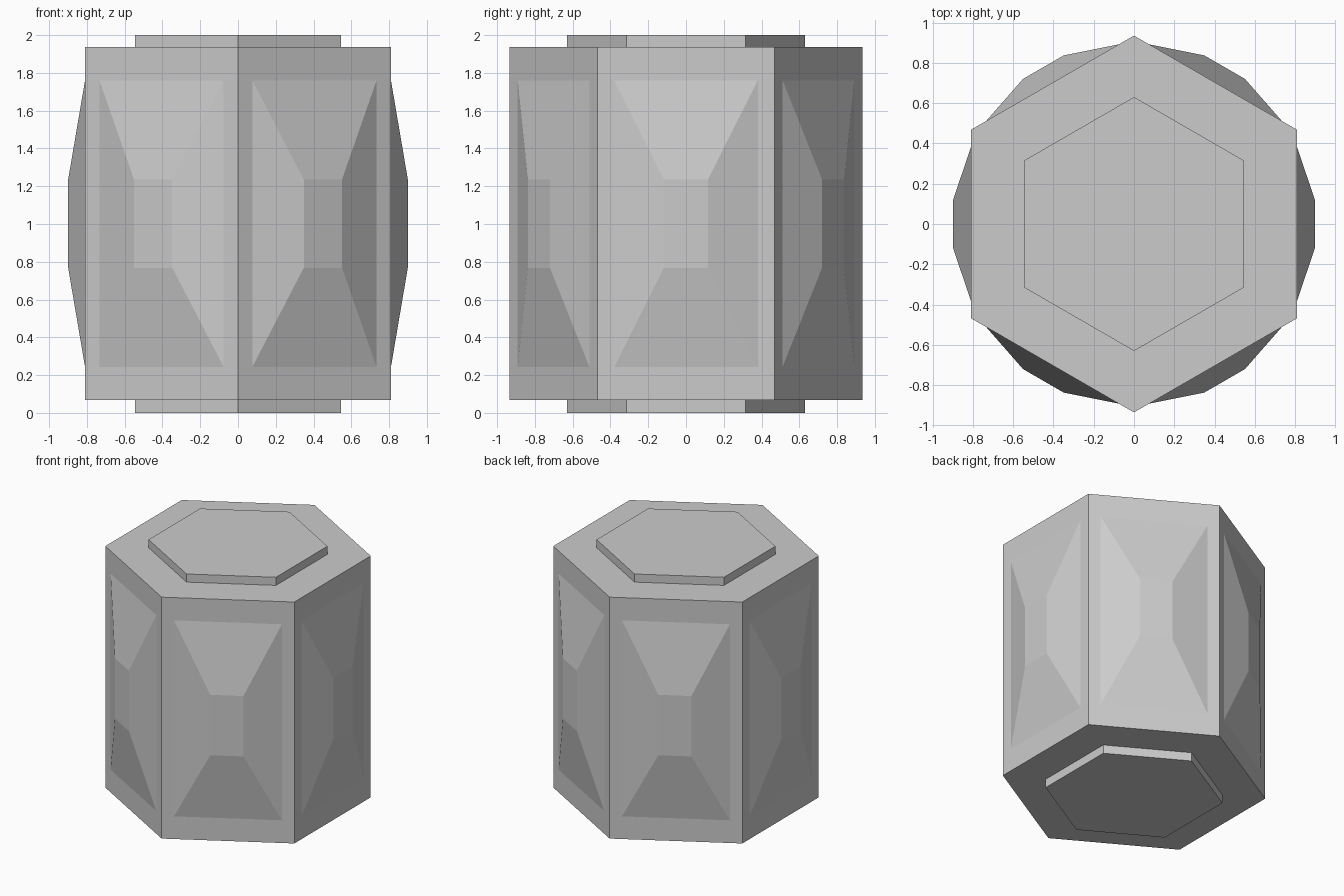
import bpy, bmesh
from math import sin, cos, radians
from mathutils import Vector

if "Cube" in bpy.data.objects:
    bpy.data.objects.remove(bpy.data.objects["Cube"])

R = 0.935            # corner radius of the hexagonal body
Z0, Z1 = 0.067, 1.937

bm = bmesh.new()

# Hexagonal body with corners on the y axis
def ring(z):
    return [bm.verts.new((R * sin(radians(60 * i)), R * cos(radians(60 * i)), z))
            for i in range(6)]

low, high = ring(Z0), ring(Z1)
ends = [bm.faces.new(low), bm.faces.new(high)]
sides = [bm.faces.new((low[i], low[(i + 1) % 6], high[(i + 1) % 6], high[i]))
         for i in range(6)]
bmesh.ops.recalc_face_normals(bm, faces=bm.faces[:])

def extrude(face):
    return bmesh.ops.extrude_discrete_faces(bm, faces=[face])["faces"][0]

# Raised faceted panel on every side: base rectangle, then smaller raised top
for face in sides:
    n = face.normal.copy()
    n.z = 0
    n.normalize()
    t = Vector((-n.y, n.x, 0))
    apothem = R * cos(radians(30))
    for half_w, zb, zt, dist in ((0.38, 0.243, 1.761, apothem),
                                 (0.117, 0.768, 1.236, 0.899)):
        face = extrude(face)
        for v in face.verts:
            s = 1 if v.co.dot(t) > 0 else -1
            z = zt if v.co.z > 1 else zb
            v.co = n * dist + t * (s * half_w) + Vector((0, 0, z))

# Thin hexagonal plate on the top and bottom
for face in ends:
    z = 2.0 if face.calc_center_median().z > 1 else 0.0
    face = extrude(face)
    for v in face.verts:
        v.co.x *= 0.63 / R
        v.co.y *= 0.63 / R
    face = extrude(face)
    for v in face.verts:
        v.co.z = z

bmesh.ops.recalc_face_normals(bm, faces=bm.faces[:])
mesh = bpy.data.meshes.new("faceted_hex_barrel")
bm.to_mesh(mesh)
bm.free()
bpy.context.collection.objects.link(bpy.data.objects.new("faceted_hex_barrel", mesh))
